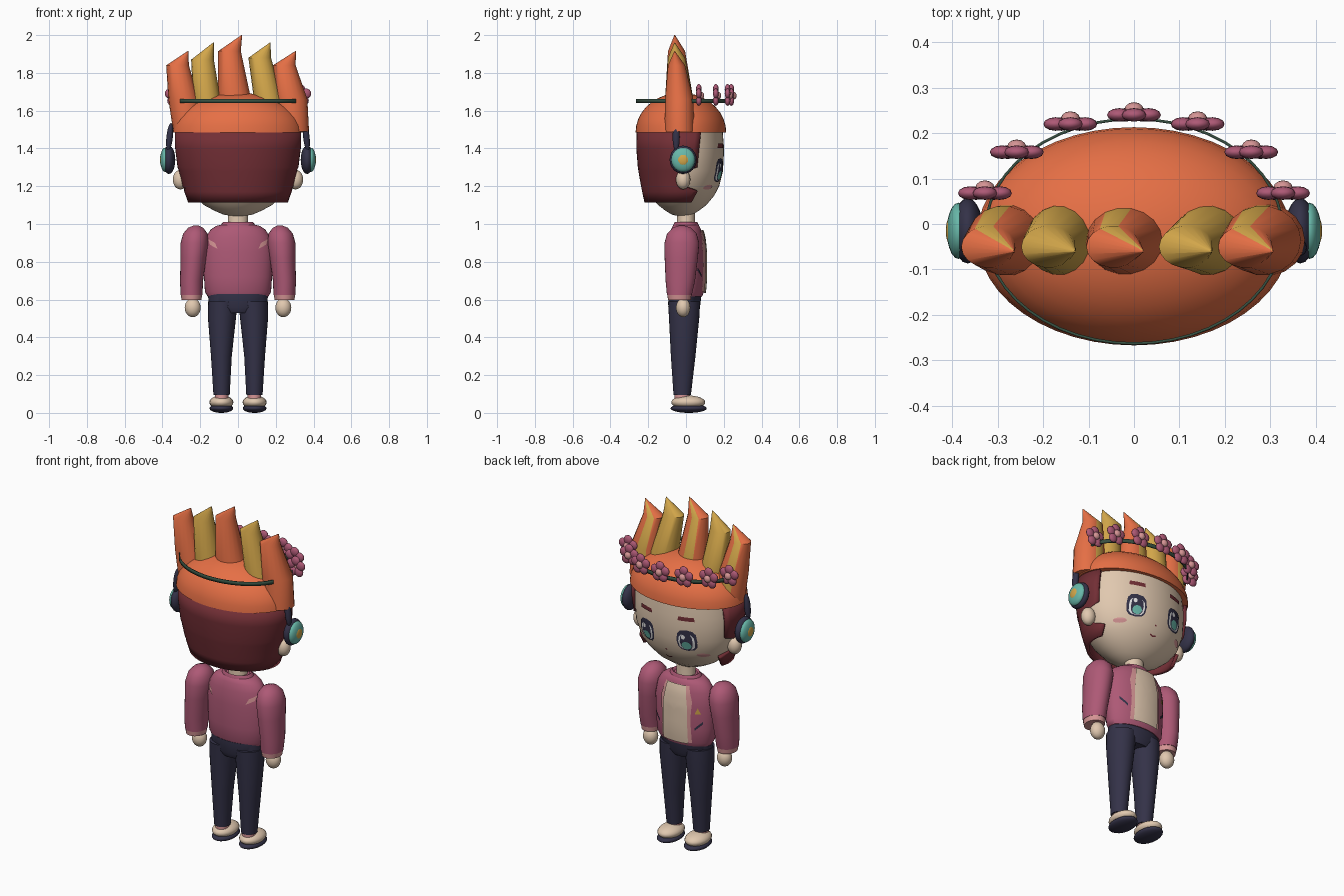
import bpy, bmesh, math
from mathutils import Vector, Matrix

cube = bpy.data.objects.get("Cube")
if cube:
    bpy.data.objects.remove(cube)


def material(name, r, g, b):
    m = bpy.data.materials.new(name)
    m.use_nodes = True
    m.diffuse_color = (r, g, b, 1)
    m.node_tree.nodes["Principled BSDF"].inputs["Base Color"].default_value = (r, g, b, 1)
    return m


ORANGE = material("orange", .79, .16, .06)
YELLOW = material("golden yellow", .66, .39, .07)
RED = material("dark red", .17, .028, .036)
PINK = material("rose pink", .42, .10, .18)
PALE = material("pale pink", .67, .30, .30)
SKIN = material("skin cream", .75, .58, .43)
NAVY = material("navy", .034, .032, .065)
TEAL = material("teal", .14, .48, .40)
GREEN = material("dark green", .038, .08, .053)
WHITE = material("white", .85, .85, .85)


def finish(name, bm, *mats, angle=40, recalc=True):
    if recalc:
        bmesh.ops.recalc_face_normals(bm, faces=bm.faces[:])
    me = bpy.data.meshes.new(name)
    bm.to_mesh(me)
    bm.free()
    ob = bpy.data.objects.new(name, me)
    bpy.context.collection.objects.link(ob)
    for m in mats:
        me.materials.append(m)
    bpy.ops.object.select_all(action='DESELECT')
    ob.select_set(True)
    bpy.context.view_layer.objects.active = ob
    bpy.ops.object.shade_smooth_by_angle(angle=math.radians(angle))
    return ob


def loft(name, levels, mat, n=28, caps=True, stripe=None, angle=40):
    """Stack elliptical rings given as (z, cx, cy, rx, ry)."""
    bm = bmesh.new()
    rings = []
    for z, cx, cy, rx, ry in levels:
        rings.append([bm.verts.new((cx + rx * math.cos(2 * math.pi * i / n),
                                    cy + ry * math.sin(2 * math.pi * i / n), z)) for i in range(n)])
    for a, b in zip(rings, rings[1:]):
        for i in range(n):
            f = bm.faces.new((a[i], a[(i + 1) % n], b[(i + 1) % n], b[i]))
            if stripe and abs((i + .5) * 360 / n - 95) < 20:
                f.material_index = 1
    if caps:
        bm.faces.new(rings[0])
        bm.faces.new(rings[-1])
    return finish(name, bm, *([mat, stripe] if stripe else [mat]), angle=angle)


def ball(name, loc, rad, mat, seg=20, rot=None):
    bm = bmesh.new()
    m = Matrix.Translation(loc) @ (rot or Matrix()) @ Matrix.Diagonal((*rad, 1))
    bmesh.ops.create_uvsphere(bm, u_segments=seg, v_segments=seg // 2 + 2, radius=1, matrix=m)
    return finish(name, bm, mat, angle=60)


def surface_y(levels, x, z, side):
    """Depth of a lofted body at (x, z), on its +y or -y side."""
    z = min(max(z, levels[0][0]), levels[-1][0])
    for a, b in zip(levels, levels[1:]):
        if a[0] <= z <= b[0]:
            t = (z - a[0]) / (b[0] - a[0])
            _, cx, cy, rx, ry = [p + (q - p) * t for p, q in zip(a, b)]
            return cy + side * ry * math.sqrt(max(0, 1 - ((x - cx) / rx) ** 2))


def plate(name, levels, outline, mat, off, side=1, rings=4):
    """Thin patch hugging a lofted body; the outline is a list of (x, z)."""
    pts = []
    for p, q in zip(outline, outline[1:] + outline[:1]):
        pts += [(p[0] + (q[0] - p[0]) * k / 4, p[1] + (q[1] - p[1]) * k / 4) for k in range(4)]
    cx, cz = (sum(p[k] for p in outline) / len(outline) for k in (0, 1))
    bm = bmesh.new()

    def vert(x, z):
        return bm.verts.new((x, surface_y(levels, x, z, side) + side * off, z))
    mid, prev, n = vert(cx, cz), None, len(pts)
    for r in range(1, rings + 1):
        cur = [vert(cx + (x - cx) * r / rings, cz + (z - cz) * r / rings) for x, z in pts]
        for i in range(n):
            j = (i + 1) % n
            bm.faces.new((prev[i], prev[j], cur[j], cur[i]) if prev else (mid, cur[j], cur[i]))
        prev = cur
    bm.normal_update()
    for f in bm.faces:
        if f.normal.y * side < 0:
            f.normal_flip()
    return finish(name, bm, mat, recalc=False, angle=60)


def oval(cx, cz, w, h, power=1.0, n=12):
    out = []
    for i in range(n):
        c, s = math.cos(2 * math.pi * i / n), math.sin(2 * math.pi * i / n)
        out.append((cx + w * math.copysign(abs(c) ** power, c), cz + h * math.copysign(abs(s) ** power, s)))
    return out


# Head
HEAD = [(z, 0, -.02, .31 * s, .22 * s) for z, s in
        [(1.04, .06), (1.05, .25), (1.07, .4), (1.1, .58), (1.15, .77), (1.2, .89), (1.28, .98), (1.36, 1),
         (1.42, 1), (1.5, .97)]]
loft("head", HEAD, SKIN, n=48, angle=70)

# Orange cap
loft("hair_cap", [(1.485 + .21 * math.sin(a), 0, -.027, .345 * math.cos(a), .24 * math.cos(a))
                  for a in [math.radians(d) for d in (0, 10, 20, 30, 40, 50, 60, 70, 80, 88)]], ORANGE, n=48)

# Back hair: open shell with a notch around each ear
bm = bmesh.new()
prev = None
for z, rx, ry, front in [(1.115, .265, .195, .03), (1.17, .284, .207, .06), (1.175, .286, .208, .06),
                         (1.2, .294, .213, -.01), (1.28, .313, .227, .0), (1.3, .32, .23, .06),
                         (1.4, .333, .238, .07), (1.49, .335, .238, .08)]:
    t0 = math.asin((front + .025) / ry)
    cur = [bm.verts.new((rx * math.cos(t), -.025 + ry * math.sin(t), z))
           for t in [-math.pi - t0 + (math.pi + 2 * t0) * i / 32 for i in range(33)]]
    if prev:
        for i in range(32):
            bm.faces.new((prev[i], prev[i + 1], cur[i + 1], cur[i]))
    prev = cur
shell = finish("back_hair", bm, RED, recalc=False)
mod = shell.modifiers.new("thickness", 'SOLIDIFY')
mod.thickness, mod.offset = .018, -1

# Hair spikes: (base x, mid x, radius, shoulder x, shoulder z, tip x, tip z, base z)
for name, bx, mx, r, sx, sz, tx, tz, bz, mat in [
        ("outer_right", -.26, -.288, .083, -.32, 1.84, -.265, 1.915, 1.49, ORANGE),
        ("inner_right", -.16, -.165, .075, -.188, 1.87, -.13, 1.96, 1.58, YELLOW),
        ("middle", -.015, -.018, .09, -.045, 1.915, .02, 2.0, 1.6, ORANGE),
        ("inner_left", .17, .16, .078, .115, 1.88, .17, 1.96, 1.58, YELLOW),
        ("outer_left", .288, .282, .088, .245, 1.84, .305, 1.915, 1.49, ORANGE)]:
    loft("hair_spike_" + name, [(bz, bx, -.035, r, .08), (1.66, mx, -.036, r * .97, .076),
                                (sz, sx, -.05, .06, .046), (tz, tx, -.06, .002, .002)],
         mat, n=18, stripe=YELLOW if mat == ORANGE else None)

# Flower crown
band = loft("crown_band", [(1.64, 0, -.016, .33, .25), (1.662, 0, -.016, .33, .25)], GREEN, n=48, caps=False)
band.modifiers.new("thickness", 'SOLIDIFY').thickness = .006
spots = [(0, .24)] + [(s * x, y) for x, y in [(.14, .22), (.258, .158), (.328, .068)] for s in (1, -1)]
for k, (x, y) in enumerate(spots):
    for p in range(5):
        a = math.radians(90 + 72 * p)
        ball(f"flower_{k}_petal_{p}", (x + .034 * math.cos(a), y, 1.68 + .034 * math.sin(a)),
             (.027, .015, .027), PINK, seg=12)
    ball(f"flower_{k}_center", (x, y + .012, 1.68), (.021, .016, .021), PALE, seg=12)

# Ears and headphones
for side, s in (("left", 1), ("right", -1)):
    ball(side + "_ear", (s * .305, -.015, 1.235), (.04, .038, .052), SKIN)
    ball(side + "_ear_cup", (s * .366, -.015, 1.34), (.034, .072, .075), NAVY)
    ball(side + "_ear_cup_cover", (s * .386, -.015, 1.34), (.026, .062, .064), TEAL)
    ball(side + "_ear_cup_button", (s * .402, -.015, 1.34), (.012, .033, .034), YELLOW)
    ball(side + "_headphone_arm", (s * .362, -.052, 1.46), (.017, .019, .075), NAVY,
         rot=Matrix.Rotation(math.radians(-s * 6), 4, 'Y'))

# Face
for side, s in (("left", 1), ("right", -1)):
    x = s * .128
    plate(side + "_eye_outline", HEAD, oval(x, 1.285, .055, .064, .7), NAVY, .004)
    plate(side + "_eye_white", HEAD, oval(x, 1.277, .044, .048, .7), WHITE, .006)
    plate(side + "_iris", HEAD, oval(x, 1.28, .034, .05, .8), NAVY, .008)
    plate(side + "_iris_glow", HEAD, oval(x, 1.257, .026, .024), TEAL, .010)
    plate(side + "_eye_glint", HEAD, oval(x + .014, 1.308, .011, .013), WHITE, .011)
    plate(side + "_eyebrow", HEAD, [(x - .045, 1.402), (x + .045, 1.402), (x + .042, 1.425), (x - .042, 1.425)],
          RED, .005)
    plate(side + "_cheek", HEAD, oval(s * .195, 1.195, .03, .013), PALE, .004)
plate("nose", HEAD, oval(0, 1.205, .006, .005), RED, .004)
plate("mouth", HEAD, [(-.02, 1.154), (0, 1.147), (.02, 1.154), (.02, 1.16), (0, 1.154), (-.02, 1.16)], RED, .004)

# Neck and jacket
loft("neck", [(.96, 0, 0, .06, .05), (1.0, 0, 0, .053, .048), (1.1, 0, 0, .053, .048)], SKIN)
JACKET = [(.615, 0, 0, .16, .085), (.64, 0, 0, .175, .095), (.72, 0, 0, .18, .1), (.85, 0, 0, .185, .1),
          (.93, 0, 0, .17, .092), (.97, 0, 0, .145, .08), (.99, 0, 0, .115, .07), (1.0, 0, 0, .07, .055)]
loft("jacket", JACKET, PINK, n=40, angle=60)
loft("collar", [(.97, 0, 0, .1, .07), (.995, 0, 0, .092, .068), (1.01, 0, 0, .078, .06), (.995, 0, 0, .06, .052)],
     PINK, caps=False, angle=80)
plate("jacket_trim", JACKET, [(-.098, .64), (.098, .64), (.092, .78), (.1, .88), (.075, .965),
                              (-.075, .965), (-.1, .88), (-.092, .78)], PALE, .005, rings=6)
plate("shirt_panel", JACKET, [(-.08, .635), (.08, .635), (.078, .85), (.06, .968), (-.06, .968), (-.078, .85)],
      SKIN, .012, rings=6)
plate("badge", JACKET, [(-.145, .815), (-.115, .815), (-.13, .85)], YELLOW, .006)
for side, s in (("left", 1), ("right", -1)):
    plate(side + "_pocket", JACKET, [(s * .112, .715), (s * .152, .755), (s * .152, .77), (s * .112, .73)], NAVY, .005)
    plate(side + "_back_patch", JACKET, [(s * .158, .92), (s * .148, .89), (s * .108, .868), (s * .122, .9)],
          PALE, .005, side=-1)

# Arms, trousers and shoes
loft("waistband", [(.53, 0, -.01, .10, .07), (.56, 0, -.01, .152, .084), (.63, 0, -.005, .16, .088)], NAVY)
for side, s in (("left", 1), ("right", -1)):
    loft(side + "_sleeve", [(z, s * x, y, rx, ry) for z, x, y, rx, ry in [
        (.625, .246, -.035, .058, .066), (.7, .246, -.03, .061, .078), (.82, .236, -.025, .068, .088),
        (.9, .23, -.022, .074, .092), (.95, .226, -.022, .064, .078), (.98, .224, -.022, .04, .048),
        (.992, .222, -.022, .012, .014)]], PINK, angle=60)
    loft(side + "_cuff", [(.597, s * .246, -.035, .052, .06), (.628, s * .246, -.035, .057, .064)], PALE)
    ball(side + "_hand", (s * .24, -.015, .557), (.042, .038, .05), SKIN)
    loft(side + "_trouser_leg", [(.095, s * .087, -.02, .043, .046), (.3, s * .088, -.015, .055, .065),
                                 (.5, s * .085, -.01, .074, .08), (.59, s * .08, -.01, .078, .085)], NAVY)
    loft(side + "_sock", [(.06, s * .087, -.02, .036, .04), (.105, s * .087, -.02, .036, .04)], PALE)
    ball(side + "_shoe", (s * .088, .012, .056), (.064, .09, .036), SKIN)
    ball(side + "_shoe_sole", (s * .088, .014, .024), (.063, .096, .024), NAVY)
